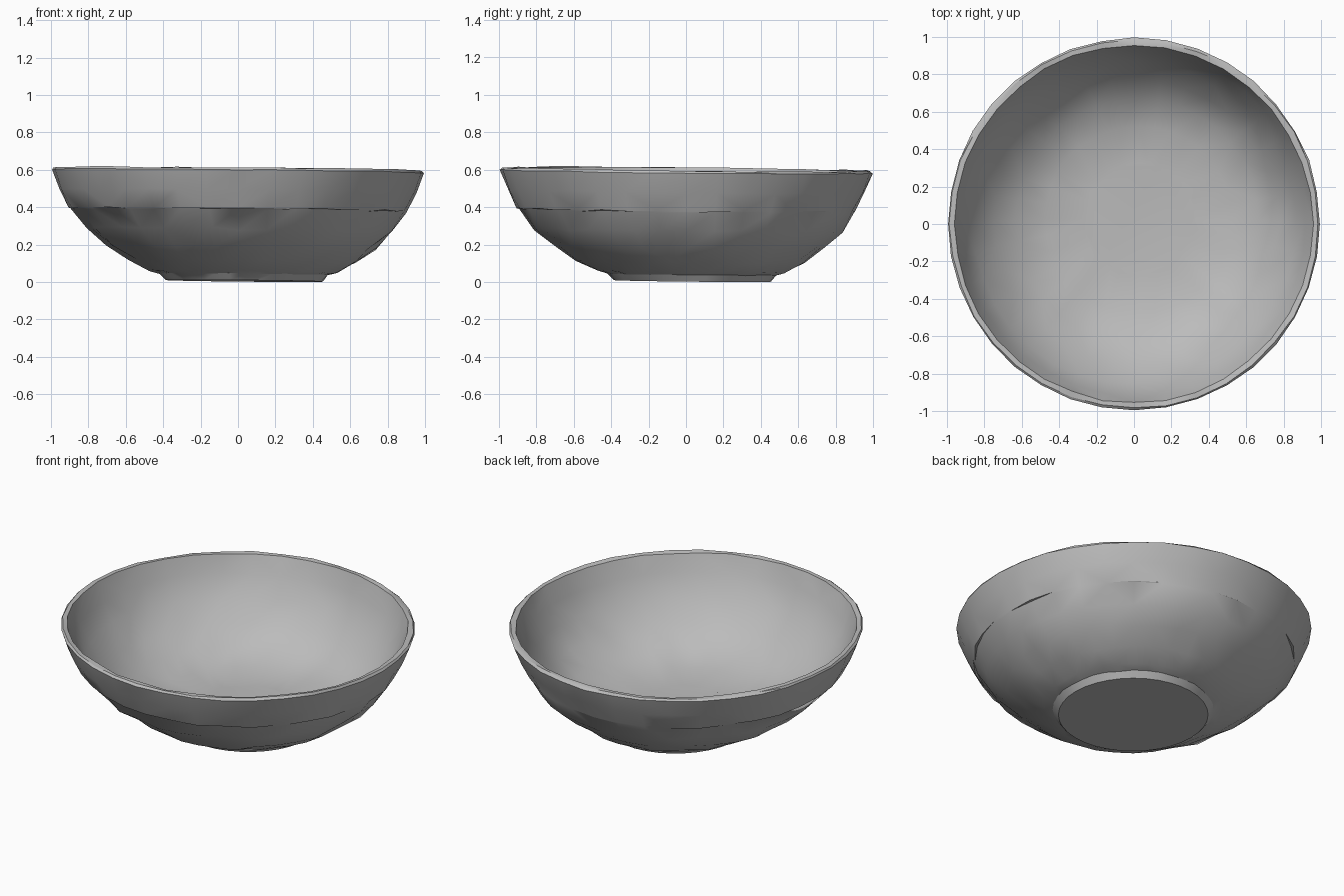
import bpy, bmesh, math, random
from mathutils import Vector

random.seed(4)
SEGMENTS = 36

cube = bpy.data.objects.get("Cube")
if cube:
    bpy.data.objects.remove(cube, do_unlink=True)

clay = bpy.data.materials.new("grey clay")
clay.use_nodes = True
GREY = (0.5, 0.5, 0.5, 1)
clay.diffuse_color = GREY
clay.node_tree.nodes["Principled BSDF"].inputs["Base Color"].default_value = GREY

# Closed cross-section as (radius, height, roughness): foot, outer wall, rim, inner wall
profile = [
    (0.42, 0.01, 0), (0.45, 0.045, 0.003), (0.50, 0.06, 0.004),
    (0.61, 0.115, 0.007), (0.72, 0.19, 0.01), (0.82, 0.28, 0.009),
    (0.895, 0.385, 0.005), (0.905, 0.39, 0.004), (0.955, 0.49, 0.004),
    (0.995, 0.595, 0.003), (0.985, 0.606, 0.004), (0.957, 0.604, 0.004),
    (0.92, 0.50, 0.006), (0.86, 0.38, 0.008), (0.76, 0.26, 0.01),
    (0.65, 0.17, 0.01), (0.50, 0.11, 0.006), (0.30, 0.09, 0.003),
]


def ring(bm, radius, height, rough):
    # Lower rings drift off centre; the whole vessel leans slightly
    drift = 0.035 * max(0, 1 - height / 0.4) if radius < 0.9 else 0
    verts = []
    for i in range(SEGMENTS):
        a = math.tau * i / SEGMENTS
        r = radius + random.uniform(-rough, rough)
        x, y = drift + r * math.cos(a), drift + r * math.sin(a)
        z = height + random.uniform(-rough, rough) - 0.01 * (x + y)
        verts.append(bm.verts.new(Vector((x, y, z))))
    return verts


# Bowl: bridge the rings, then cap the foot and the floor
bm = bmesh.new()
rings = [ring(bm, *p) for p in profile]
for low, high in zip(rings, rings[1:]):
    for i in range(SEGMENTS):
        j = (i + 1) % SEGMENTS
        bm.faces.new((low[i], low[j], high[j], high[i]))
bm.faces.new(rings[0][::-1])
bm.faces.new(rings[-1])
bmesh.ops.recalc_face_normals(bm, faces=bm.faces)
bmesh.ops.triangulate(bm, faces=[f for f in bm.faces if len(f.verts) == 4])

# Stand the foot on the ground
lowest = min(v.co.z for v in bm.verts)
bmesh.ops.translate(bm, verts=bm.verts, vec=(0, 0, -lowest))

mesh = bpy.data.meshes.new("bowl")
bm.to_mesh(mesh)
bm.free()
mesh.materials.append(clay)
bowl = bpy.data.objects.new("bowl", mesh)
bpy.context.collection.objects.link(bowl)

bpy.context.view_layer.objects.active = bowl
bowl.select_set(True)
bpy.ops.object.shade_smooth_by_angle(angle=math.radians(30))
